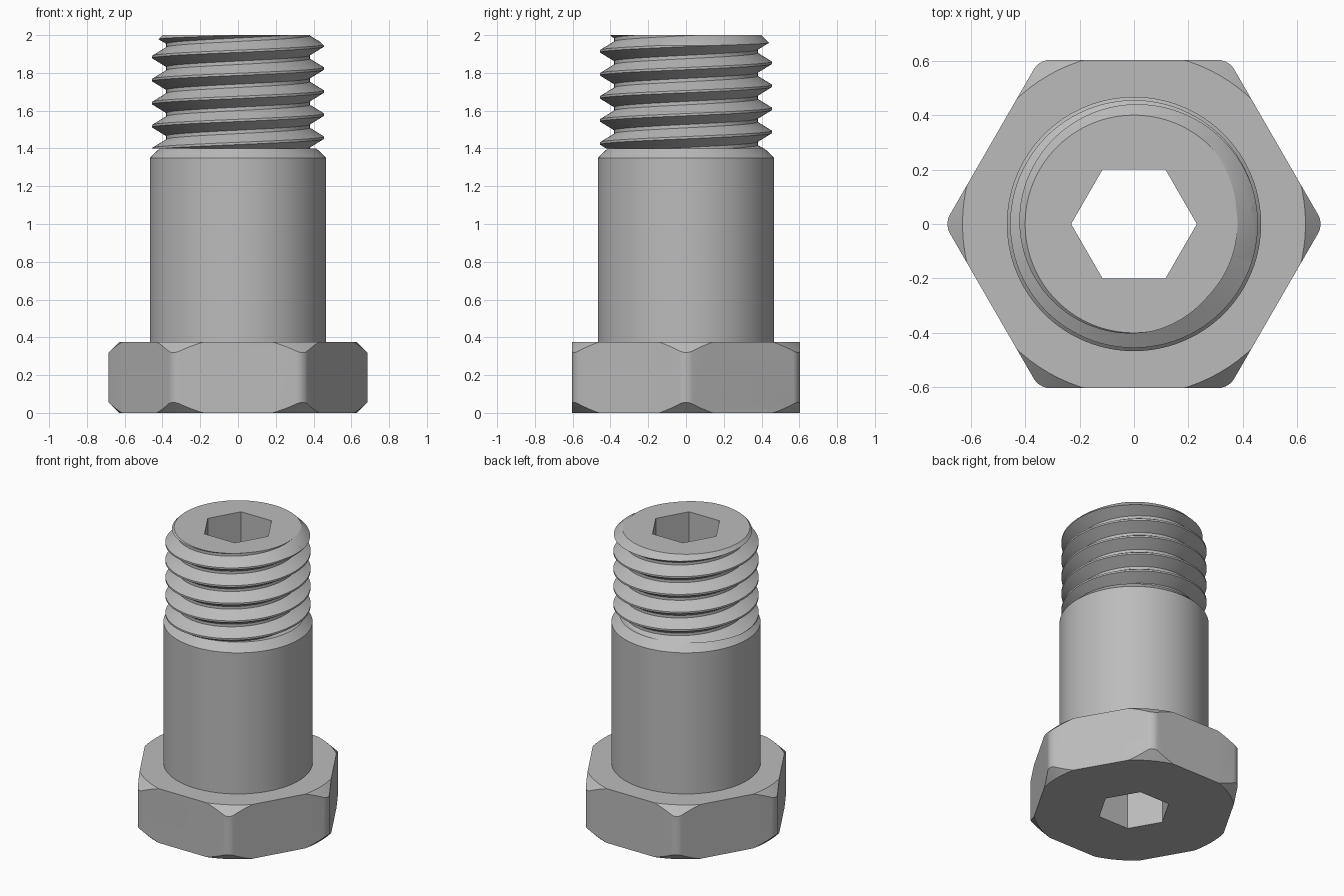
import bpy, bmesh, math
from mathutils import Vector

if "Cube" in bpy.data.objects:
    bpy.data.objects.remove(bpy.data.objects["Cube"], do_unlink=True)

SIDES = 96
HEAD_TOP, SHOULDER, TOP = 0.375, 1.4, 2.0

steel = bpy.data.materials.new("steel grey")
steel.use_nodes = True
steel.diffuse_color = (0.5, 0.5, 0.5, 1)
steel.node_tree.nodes["Principled BSDF"].inputs["Base Color"].default_value = (0.5, 0.5, 0.5, 1)


def finish(bm, name):
    bmesh.ops.recalc_face_normals(bm, faces=bm.faces)
    mesh = bpy.data.meshes.new(name)
    bm.to_mesh(mesh)
    bm.free()
    obj = bpy.data.objects.new(name, mesh)
    obj.data.materials.append(steel)
    bpy.context.collection.objects.link(obj)
    return obj


def lathe(profile, sides=SIDES):
    """Closed solid turned around z from (radius, height) points."""
    bm = bmesh.new()
    rings = []
    for r, z in profile:
        angles = [math.tau * k / sides for k in range(sides)]
        rings.append([bm.verts.new((r * math.cos(a), r * math.sin(a), z)) for a in angles])
    for low, high in zip(rings, rings[1:]):
        for k in range(sides):
            n = (k + 1) % sides
            bm.faces.new((low[k], low[n], high[n], high[k]))
    bm.faces.new(rings[0][::-1])
    bm.faces.new(rings[-1])
    return bm


def cut(obj, tool, operation):
    mod = obj.modifiers.new(operation.lower(), "BOOLEAN")
    mod.operation, mod.object, mod.solver = operation, tool, "EXACT"
    bpy.ops.object.select_all(action="DESELECT")
    obj.select_set(True)
    bpy.context.view_layer.objects.active = obj
    bpy.ops.object.modifier_apply(modifier=mod.name)


def helper(profile, name, sides=SIDES):
    obj = finish(lathe(profile, sides), name)
    obj.hide_render = True
    return obj


# Hexagonal head: rounded corners, then turned chamfers above and below
bm = lathe([(0.696, -0.1), (0.696, 0.5)], 6)
upright = [e for e in bm.edges if abs(e.verts[0].co.z - e.verts[1].co.z) > 0.1]
bmesh.ops.bevel(bm, geom=upright, offset=0.037, segments=5, profile=0.5, affect="EDGES")
head = finish(bm, "head")
chamfer = helper([(0.63, 0), (0.71, 0.08), (0.71, HEAD_TOP - 0.08), (0.63, HEAD_TOP)], "head_chamfer")
cut(head, chamfer, "INTERSECT")

# Plain shank with a sloping shoulder
shank = finish(lathe([(0.467, HEAD_TOP), (0.467, 1.35), (0.415, SHOULDER)]), "shank")

# Right-handed thread: one helical strip, trimmed flat at both ends
PITCH, TURNS = 0.122, 10
CREST, ROOT = 0.455, 0.38
tooth = [(-0.006, CREST), (0.006, CREST), (0.052, ROOT), (0.07, ROOT)]
rows = [(1.091 + PITCH * t + dz, r) for t in range(TURNS) for dz, r in tooth]
bm = bmesh.new()
columns = []
for k in range(SIDES):
    a = math.tau * k / SIDES
    lift = PITCH * k / SIDES
    columns.append([bm.verts.new((r * math.cos(a), r * math.sin(a), z + lift)) for z, r in rows])
columns.append(columns[0][len(tooth):])
for left, right in zip(columns, columns[1:]):
    for i in range(min(len(left), len(right)) - 1):
        bm.faces.new((left[i], right[i], right[i + 1], left[i + 1]))
for height, side in ((SHOULDER, -1), (TOP + 0.03, 1)):
    bmesh.ops.bisect_plane(bm, geom=bm.verts[:] + bm.edges[:] + bm.faces[:],
                           plane_co=Vector((0, 0, height)), plane_no=Vector((0, 0, side)),
                           clear_outer=True)
loose = [v for v in bm.verts if not v.link_faces]
bmesh.ops.delete(bm, geom=loose, context="VERTS")
bmesh.ops.holes_fill(bm, edges=[e for e in bm.edges if e.is_boundary], sides=0)
thread = finish(bm, "thread")
tip = helper([(0.6, 1.3), (0.6, 1.8), (0.4, TOP)], "tip_chamfer")
cut(thread, tip, "INTERSECT")

# Hexagonal hole through the whole length
socket = helper([(0.231, -0.5), (0.231, 2.5)], "socket_cutter", 6)
for part in (head, shank, thread):
    cut(part, socket, "DIFFERENCE")
    bpy.ops.object.shade_smooth_by_angle(angle=math.radians(20))

for tool in (chamfer, tip, socket):
    bpy.data.objects.remove(tool, do_unlink=True)
